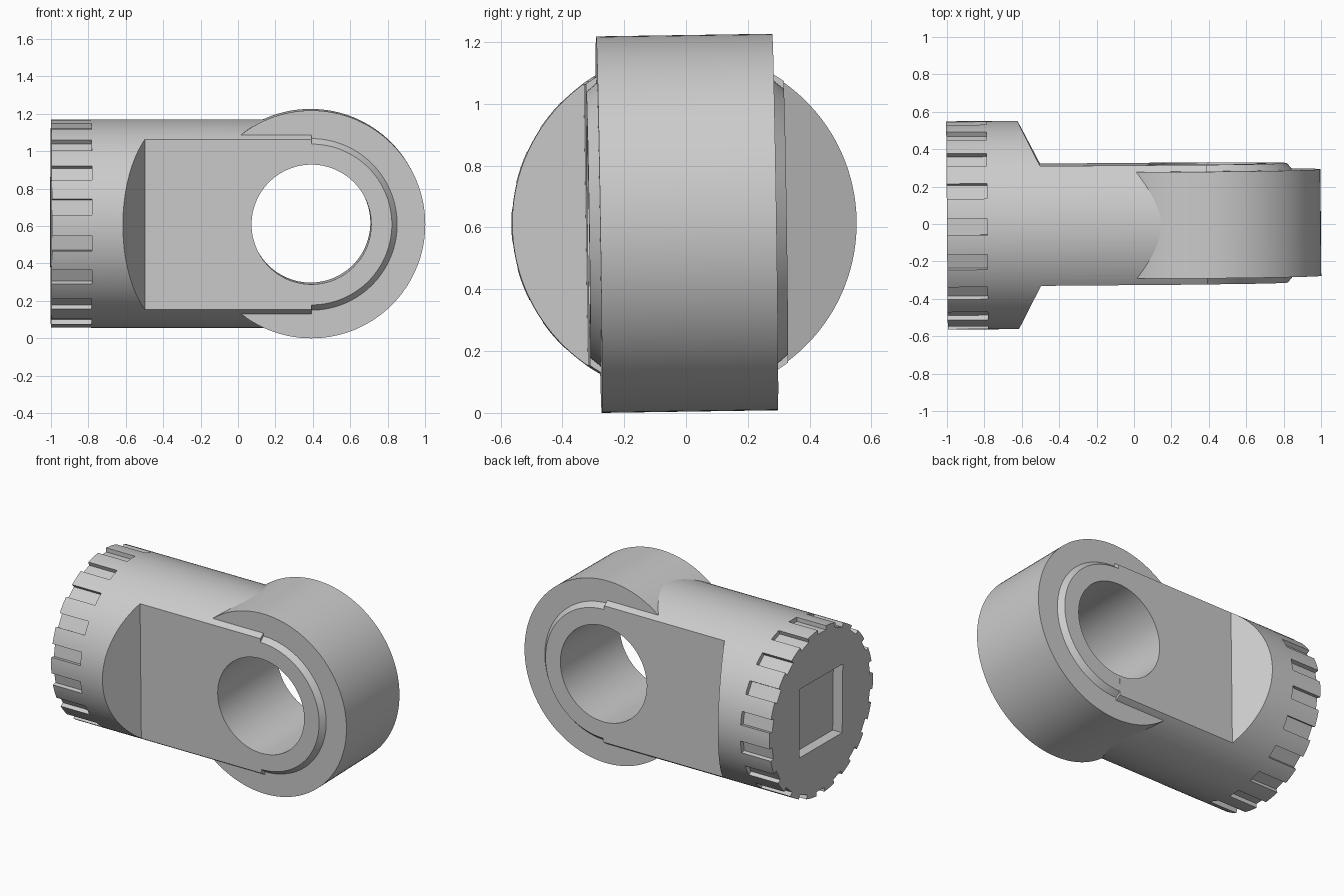
import bpy, bmesh
from math import radians, pi
from mathutils import Matrix, Vector

if "Cube" in bpy.data.objects:
    bpy.data.objects.remove(bpy.data.objects["Cube"])

R_BODY, R_RING, R_HOLE = 0.557, 0.609, 0.32
CX = 0.39            # x of the eye centre
FLAT, RING_W = 0.32, 0.285


def make(name, bm):
    bmesh.ops.recalc_face_normals(bm, faces=bm.faces)
    me = bpy.data.meshes.new(name)
    bm.to_mesh(me)
    bm.free()
    ob = bpy.data.objects.new(name, me)
    bpy.context.collection.objects.link(ob)
    return ob


def lathe(name, profile, axis, offset, segs=128):
    """Solid of revolution from (position along axis, radius) pairs."""
    bm = bmesh.new()
    rot = Matrix.Rotation(pi / 2, 4, 'Y') if axis == 'X' else Matrix.Rotation(-pi / 2, 4, 'X')
    rings = []
    for p, r in profile:
        c = bmesh.ops.create_circle(bm, segments=segs, radius=r,
                                    matrix=Matrix.Translation(offset) @ rot @ Matrix.Translation((0, 0, p)))
        rings.append(c['verts'])
    for a, b in zip(rings, rings[1:]):
        for i in range(segs):
            j = (i + 1) % segs
            bm.faces.new((a[i], a[j], b[j], b[i]))
    bm.faces.new(rings[0])
    bm.faces.new(rings[-1])
    return make(name, bm)


def box(bm, lo, hi, rot=0.0):
    lo, hi = Vector(lo), Vector(hi)
    m = (Matrix.Rotation(rot, 4, 'X') @ Matrix.Translation((lo + hi) / 2)
         @ Matrix.Diagonal((*(hi - lo), 1)))
    bmesh.ops.create_cube(bm, size=1, matrix=m)


def boolean(target, tool, op):
    tool.hide_render = True
    mod = target.modifiers.new(op.lower(), 'BOOLEAN')
    mod.operation, mod.object, mod.solver = op, tool, 'EXACT'
    bpy.context.view_layer.objects.active = target
    bpy.ops.object.modifier_apply(modifier=mod.name)
    bpy.data.objects.remove(tool)


# Round shank
body = lathe("eye_rod_end", [(-1.0, R_BODY), (CX, R_BODY)], 'X', (0, 0, 0))

# Flats on both sides, with sloped shoulders
bm = bmesh.new()
for s in (1, -1):
    pts = [(-0.69, 0.695), (-0.5, FLAT), (1.2, FLAT), (1.2, 0.695)]
    f = bm.faces.new([bm.verts.new((x, s * y, -0.8)) for x, y in pts])
    ext = bmesh.ops.extrude_face_region(bm, geom=[f], use_keep_orig=True)
    top = [v for v in ext['geom'] if isinstance(v, bmesh.types.BMVert)]
    bmesh.ops.translate(bm, verts=top, vec=(0, 0, 1.6))
boolean(body, make("flat_cutter", bm), 'DIFFERENCE')

# Grip notches around the end
bm = bmesh.new()
for i in range(18):
    box(bm, (-1.1, -0.043, R_BODY - 0.03), (-0.785, 0.043, 0.65), radians(20 * i))
boolean(body, make("notch_cutter", bm), 'DIFFERENCE')

# Square socket in the end face
bm = bmesh.new()
box(bm, (-1.1, -0.23, -0.23), (-0.93, 0.23, 0.23))
boolean(body, make("socket_cutter", bm), 'DIFFERENCE')

# Ring with bevelled bosses on both sides, then the through hole
ring = lathe("ring", [(-RING_W, R_RING), (RING_W, R_RING)], 'Y', (CX, 0, 0))
boolean(body, ring, 'UNION')
e = FLAT - 0.0005
boss = lathe("boss", [(-e, 0.43), (-RING_W + 0.005, 0.463), (RING_W - 0.005, 0.463), (e, 0.43)],
             'Y', (CX, 0, 0))
boolean(body, boss, 'UNION')
boolean(body, lathe("hole_cutter", [(-0.7, R_HOLE), (0.7, R_HOLE)], 'Y', (CX, 0, 0)), 'DIFFERENCE')

# Slight tilt of the whole piece, standing on the ground
body.data.transform(Matrix.Rotation(0.008, 4, 'Z') @ Matrix.Rotation(0.015, 4, 'X'))
low = min(v.co.z for v in body.data.vertices)
body.data.transform(Matrix.Translation((0, 0, -low)))

bpy.ops.object.select_all(action='DESELECT')
body.select_set(True)
bpy.context.view_layer.objects.active = body
bpy.ops.object.shade_smooth_by_angle(angle=radians(20))
